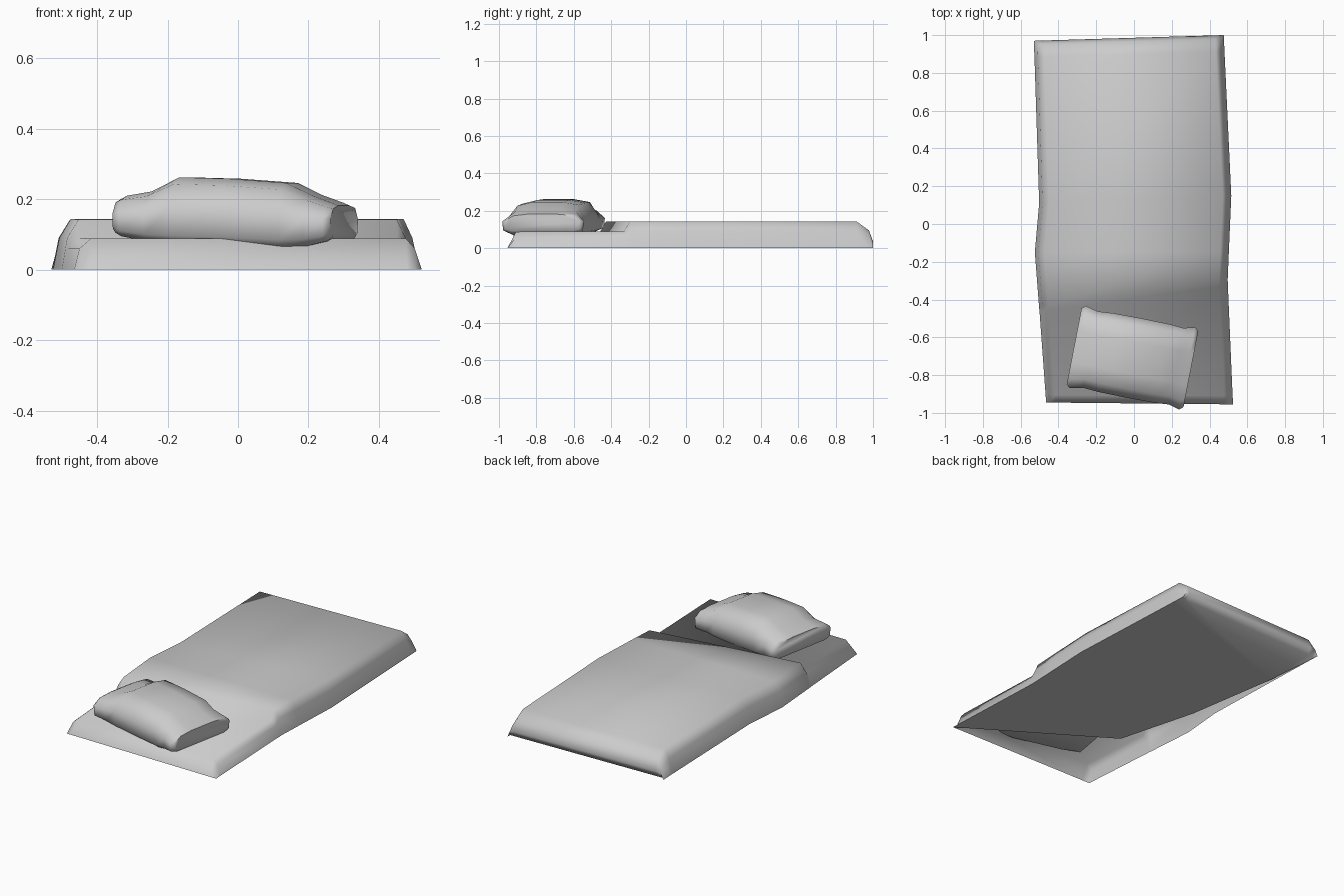
import bpy, bmesh, math
from mathutils import Matrix, Vector

if "Cube" in bpy.data.objects:
    bpy.data.objects.remove(bpy.data.objects["Cube"])


def finish(bm, name, angle):
    bmesh.ops.recalc_face_normals(bm, faces=bm.faces)
    me = bpy.data.meshes.new(name)
    bm.to_mesh(me)
    bm.free()
    ob = bpy.data.objects.new(name, me)
    bpy.context.collection.objects.link(ob)
    bpy.ops.object.select_all(action='DESELECT')
    ob.select_set(True)
    bpy.context.view_layer.objects.active = ob
    bpy.ops.object.shade_smooth_by_angle(angle=math.radians(angle))
    return ob


def bridge(bm, rows, closed=False):
    for a, b in zip(rows, rows[1:]):
        n = len(a)
        for i in range(n if closed else n - 1):
            j = (i + 1) % n
            bm.faces.new((a[i], a[j], b[j], b[i]))


# Mat with folded blanket: cross-section rows from front to back
# (left y, right y, left x, right x, shoulder z, top z)
sections = [
    (-.945, -.955, -.465, .525, 0, 0),
    (-.905, -.91, -.468, .522, .06, .088),
    (-.465, -.325, -.500, .497, .06, .090),
    (-.435, -.295, -.503, .496, .09, .142),
    (-.15, -.15, -.525, .502, .09, .144),
    (.11, .15, -.502, .515, .09, .144),
    (.885, .915, -.527, .479, .09, .142),
    (.95, .98, -.530, .476, .065, .095),
    (.97, 1.0, -.530, .475, .035, .04),
    (.95, .975, -.528, .474, 0, 0),
]
bm = bmesh.new()
rows = []
for yl, yr, xl, xr, zm, zt in sections:
    row = []
    for x, z in ((xl, 0), (xl + .018, zm), (xl + .05, zt),
                 (xr - .045, zt), (xr - .02, zm), (xr, 0)):
        t = (x - xl) / (xr - xl)
        row.append(bm.verts.new((x, yl + (yr - yl) * t, z)))
    rows.append(row)
bridge(bm, rows)
# Partial underside, open at the front left corner
inner = [bm.verts.new(p) for p in ((-.50, .6, 0), (-.41, .03, 0), (-.28, -.45, 0))]
bm.faces.new([r[-1] for r in rows] + rows[-1][-2::-1] + inner)
bmesh.ops.remove_doubles(bm, verts=bm.verts, dist=.0005)
finish(bm, "mat_and_blanket", 70)

# Pillow: rings along its length (u, half width, bottom z, top z)
stations = [
    (-.315, .205, .105, .200),
    (-.295, .222, .095, .210),
    (-.225, .206, .080, .222),
    (-.145, .212, .070, .262),
    (.0, .214, .066, .258),
    (.165, .212, .058, .246),
    (.235, .206, .066, .212),
    (.295, .222, .080, .190),
    (.315, .205, .092, .182),
]
ring = [(-.80, 0), (-.98, .14), (-1, .58), (-.78, .90), (-.40, 1),
        (.40, 1), (.80, .92), (1, .58), (.98, .14), (.80, 0)]
turn = Matrix.Translation((-.008, -.708, 0)) @ Matrix.Rotation(math.radians(-11), 4, 'Z')
bm = bmesh.new()
rings = [[bm.verts.new(turn @ Vector((u, w * a, lo + (hi - lo) * b))) for a, b in ring]
         for u, w, lo, hi in stations]
bridge(bm, rings, True)
bm.faces.new(rings[0])
bm.faces.new(rings[-1])
finish(bm, "pillow", 60)
